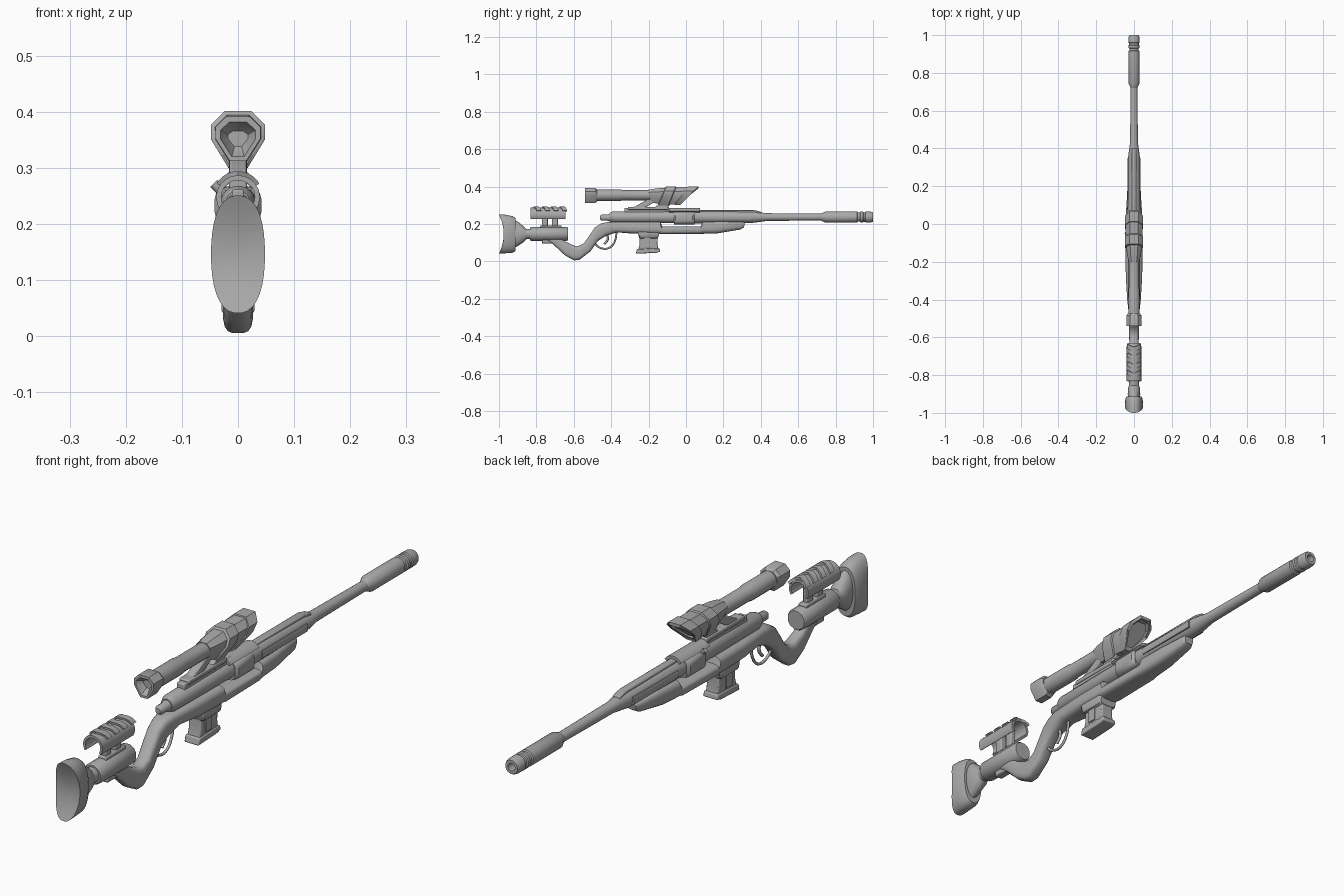
import bpy, bmesh, math

cube = bpy.data.objects.get("Cube")
if cube:
    bpy.data.objects.remove(cube)

GREY = (0.4, 0.4, 0.4, 1)
grey = bpy.data.materials.new("matte_grey")
grey.use_nodes = True
grey.diffuse_color = GREY
grey.node_tree.nodes["Principled BSDF"].inputs["Base Color"].default_value = GREY


def finish(name, bm, bevel=0, angle=35):
    bmesh.ops.recalc_face_normals(bm, faces=bm.faces)
    mesh = bpy.data.meshes.new(name)
    bm.to_mesh(mesh)
    bm.free()
    mesh.materials.append(grey)
    ob = bpy.data.objects.new(name, mesh)
    bpy.context.collection.objects.link(ob)
    if bevel:
        mod = ob.modifiers.new("bevel", "BEVEL")
        mod.width, mod.segments = bevel, 2
    bpy.ops.object.select_all(action="DESELECT")
    ob.select_set(True)
    bpy.context.view_layer.objects.active = ob
    bpy.ops.object.shade_smooth_by_angle(angle=math.radians(angle))
    return ob


def oval(n=16, power=1.0):
    """Unit cross-section: x in -1..1, height in 0..1; a lower power is boxier."""
    def soft(v):
        return math.copysign(abs(v) ** power, v)
    turns = [2 * math.pi * (i + 0.5) / n for i in range(n)]
    return [(soft(math.cos(a)), 0.5 + 0.5 * soft(math.sin(a))) for a in turns]


def loft(name, sections, shape, rule=None):
    """Skin sections given as (top y, top z, bottom y, bottom z, half width)."""
    bm = bmesh.new()
    rings = []
    for ty, tz, by, bz, w in sections:
        rings.append([bm.verts.new((x * w, by + (ty - by) * t, bz + (tz - bz) * t))
                      for x, t in shape])
    for a, b in zip(rings, rings[1:]):
        for i in range(len(shape)):
            j = (i + 1) % len(shape)
            bm.faces.new((a[i], a[j], b[j], b[i]))
    bm.faces.new(rings[0])
    bm.faces.new(rings[-1])
    if rule:
        for v in bm.verts:
            rule(v)
    return finish(name, bm)


def tube(name, z, stations, n=20):
    return loft(name, [(y, z + r, y, z - r, r) for y, r in stations], oval(n))


def prism(name, outline, half, bevel=0.004):
    """Extrude a side outline of (y, z) points across x."""
    bm = bmesh.new()
    face = bm.faces.new([bm.verts.new((-half, y, z)) for y, z in outline])
    new = bmesh.ops.extrude_face_region(bm, geom=[face])["geom"]
    bmesh.ops.translate(bm, vec=(2 * half, 0, 0),
                        verts=[v for v in new if isinstance(v, bmesh.types.BMVert)])
    return finish(name, bm, bevel)


def box(name, y0, y1, z0, z1, half, bevel=0.004):
    return prism(name, [(y0, z0), (y1, z0), (y1, z1), (y0, z1)], half, bevel)


def arch(name, y0, y1, z, outer, inner, start, end, lean=0.0, steps=14):
    """Bent shell around the y axis; lean slides its sides along y."""
    bm = bmesh.new()
    rows = []
    for i in range(steps + 1):
        a = math.radians(start + (end - start) * i / steps)
        c, s = math.cos(a), math.sin(a)
        rows.append([bm.verts.new((r * c, y + lean * abs(c), z + r * s))
                     for r, y in ((outer, y0), (outer, y1), (inner, y1), (inner, y0))])
    for a, b in zip(rows, rows[1:]):
        for i in range(4):
            j = (i + 1) % 4
            bm.faces.new((a[i], a[j], b[j], b[i]))
    bm.faces.new(rows[0])
    bm.faces.new(rows[-1])
    return finish(name, bm)


def wire(name, points, radius):
    curve = bpy.data.curves.new(name, "CURVE")
    curve.dimensions = "3D"
    curve.bevel_depth, curve.bevel_resolution = radius, 2
    curve.use_fill_caps = True
    line = curve.splines.new("BEZIER")
    line.bezier_points.add(len(points) - 1)
    for p, co in zip(line.bezier_points, points):
        p.co = co
        p.handle_left_type = p.handle_right_type = "AUTO"
    curve.materials.append(grey)
    ob = bpy.data.objects.new(name, curve)
    bpy.context.collection.objects.link(ob)
    bpy.ops.object.select_all(action="DESELECT")
    ob.select_set(True)
    bpy.context.view_layer.objects.active = ob
    bpy.ops.object.convert(target="MESH")


# Barrel, shroud and muzzle with an open bore
AXIS = 0.237
tube("receiver_and_barrel", AXIS, [(-.41, .022), (-.39, .031), (.05, .034), (.36, .031),
                                   (.43, .021), (.75, .018)])
tube("muzzle", AXIS, [(.72, .018), (.745, .030), (.915, .030), (.918, .025), (.93, .025),
                      (.933, .030), (.945, .030), (.948, .026), (.957, .026), (.96, .030),
                      (.99, .029), (1, .025), (1, .014), (.95, .013)])
tube("bolt_end", AXIS - .003, [(-.46, .010), (-.45, .017), (-.42, .017), (-.41, .021),
                               (-.38, .021)], 12)

# Receiver details
loft("chamber_housing", [(y, .268, y, .198, w) for y, w in
                         ((-.065, .034), (-.055, .042), (.035, .042), (.045, .034))],
     oval(20, .6))
box("rear_rail", -.33, -.06, .255, .285, .016)
prism("front_rail", [(.07, .25), (.40, .25), (.40, .266), (.36, .275), (.07, .275)], .014)
arch("receiver_strap", -.09, .075, .245, .041, .031, 35, 145)
for side in (-1, 1):
    loft("side_rib", [(y, .25, y, .222, .007) for y in (.09, .35)], oval(8, .5),
         lambda v: setattr(v.co, "x", v.co.x + side * .029))
wire("bolt_handle", [(-.028, -.05, .257), (-.043, -.05, .272)], .009)

# Stock from fore-end through the grip to the rear strut
loft("stock", [(.315, .208, .31, .182, .018), (.305, .213, .29, .170, .026),
               (.18, .215, .17, .150, .036), (.088, .212, .08, .147, .041),
               (.080, .187, .07, .147, .042), (-.128, .187, -.128, .145, .044),
               (-.136, .212, -.136, .145, .045), (-.28, .212, -.28, .148, .044),
               (-.42, .210, -.37, .155, .036), (-.455, .203, -.43, .135, .031),
               (-.487, .182, -.472, .108, .028), (-.545, .098, -.512, .052, .027),
               (-.572, .084, -.570, .008, .027), (-.596, .084, -.598, .005, .026),
               (-.645, .106, -.645, .030, .024), (-.668, .125, -.715, .095, .022),
               (-.685, .150, -.755, .115, .020)], oval(16, .6))
box("strut_foot", -.77, -.67, .095, .125, .016)

# Magazine, trigger and guard
loft("magazine_well", [(-.265, .17, -.25, .125, .034), (-.255, .17, -.245, .122, .04),
                       (-.15, .17, -.155, .122, .04), (-.135, .17, -.15, .125, .034)],
     oval(12, .45))
prism("magazine", [(-.25, .16), (-.15, .16), (-.152, .09), (-.145, .055), (-.26, .05),
                   (-.248, .09)], .025)
prism("magazine_base", [(-.262, .066), (-.142, .070), (-.138, .052), (-.16, .046),
                        (-.268, .041)], .029)
for side in (-1, 1):
    prism("magazine_rib", [(-.225, .125), (-.19, .125), (-.19, .075), (-.225, .075)], .003,
          .001).location.x = side * .026
wire("trigger_guard", [(0, -.492, .135), (0, -.485, .095), (0, -.45, .070), (0, -.41, .073),
                       (0, -.382, .105), (0, -.37, .16)], .005)
wire("trigger", [(0, -.425, .15), (0, -.418, .12), (0, -.437, .092)], .006)

# Rear cylinder, cheek rest and its posts
tube("rear_cylinder", .147, [(-.835, .034), (-.828, .038), (-.636, .038), (-.63, .034)], 12)
box("cheek_clamp", -.78, -.665, .175, .192, .016)
for y in (-.755, -.70):
    box("cheek_post", y - .016, y + .016, .18, .262, .011)
arch("cheek_rest", -.832, -.645, .248, .039, .030, -35, 215)
for i in range(4):
    y = -.815 + i * .046
    arch("cheek_ridge", y, y + .024, .250, .044, .034, 30, 150, .02)

# Butt joint and pad; the rear face is hollowed between its tips
loft("butt_joint", [(-.925, .225, -.925, .070, .030), (-.90, .215, -.90, .080, .034),
                    (-.87, .190, -.87, .100, .032), (-.85, .170, -.85, .122, .026)], oval(16))
tube("butt_neck", .147, [(-.88, .028), (-.825, .028)], 12)


def hollow(v):
    if v.co.y < -.975:
        v.co.y += .026 * (1 - ((v.co.z - .146) / .105) ** 2)


rear = [(-1, .146 + .105 * s, -1, .146 - .105 * s, .048 * s) for s in (.05, .35, .7, 1)]
loft("butt_pad", rear + [(-.965, .250, -.965, .043, .048), (-.925, .242, -.925, .046, .046),
                         (-.912, .232, -.912, .055, .040)], oval(32, .85), hollow)

# Scope: keystone-shaped ends on a round tube
keystone = [(-.5, 1), (.5, 1), (1, .76), (1, .5), (.36, 0), (-.36, 0), (-1, .5), (-1, .76)]
tube("scope_tube", .354, [(-.50, .031), (-.35, .031), (-.34, .028), (-.14, .028)], 16)
loft("eyepiece", [(-.515, .366, -.515, .338, .018), (-.530, .378, -.530, .325, .027),
                  (-.540, .382, -.540, .320, .031), (-.540, .392, -.540, .312, .040),
                  (-.485, .392, -.485, .312, .040), (-.475, .385, -.475, .32, .033)], keystone)
loft("objective", [(-.20, .383, -.20, .325, .028), (-.16, .390, -.17, .312, .036),
                   (-.09, .396, -.13, .306, .043), (.065, .398, -.03, .305, .045),
                   (.057, .388, -.025, .316, .036), (-.02, .380, -.06, .324, .028)], keystone)
loft("objective_band", [(-.11, .395, -.15, .305, .042), (-.105, .401, -.145, .300, .048),
                        (-.055, .401, -.095, .300, .048), (-.05, .395, -.09, .305, .042)],
     keystone)
loft("objective_hood", [(.01, .396, -.06, .306, .044), (.012, .401, -.06, .302, .048),
                        (.066, .401, -.03, .302, .048), (.066, .39, -.03, .314, .038),
                        (.045, .388, -.035, .316, .036)], keystone)
prism("rear_mount", [(-.20, .335), (-.14, .335), (-.235, .278), (-.30, .278)], .016)
prism("front_mount", [(-.13, .32), (-.07, .32), (-.11, .278), (-.18, .278)], .016)
box("mount_base", -.31, -.09, .276, .292, .02)
